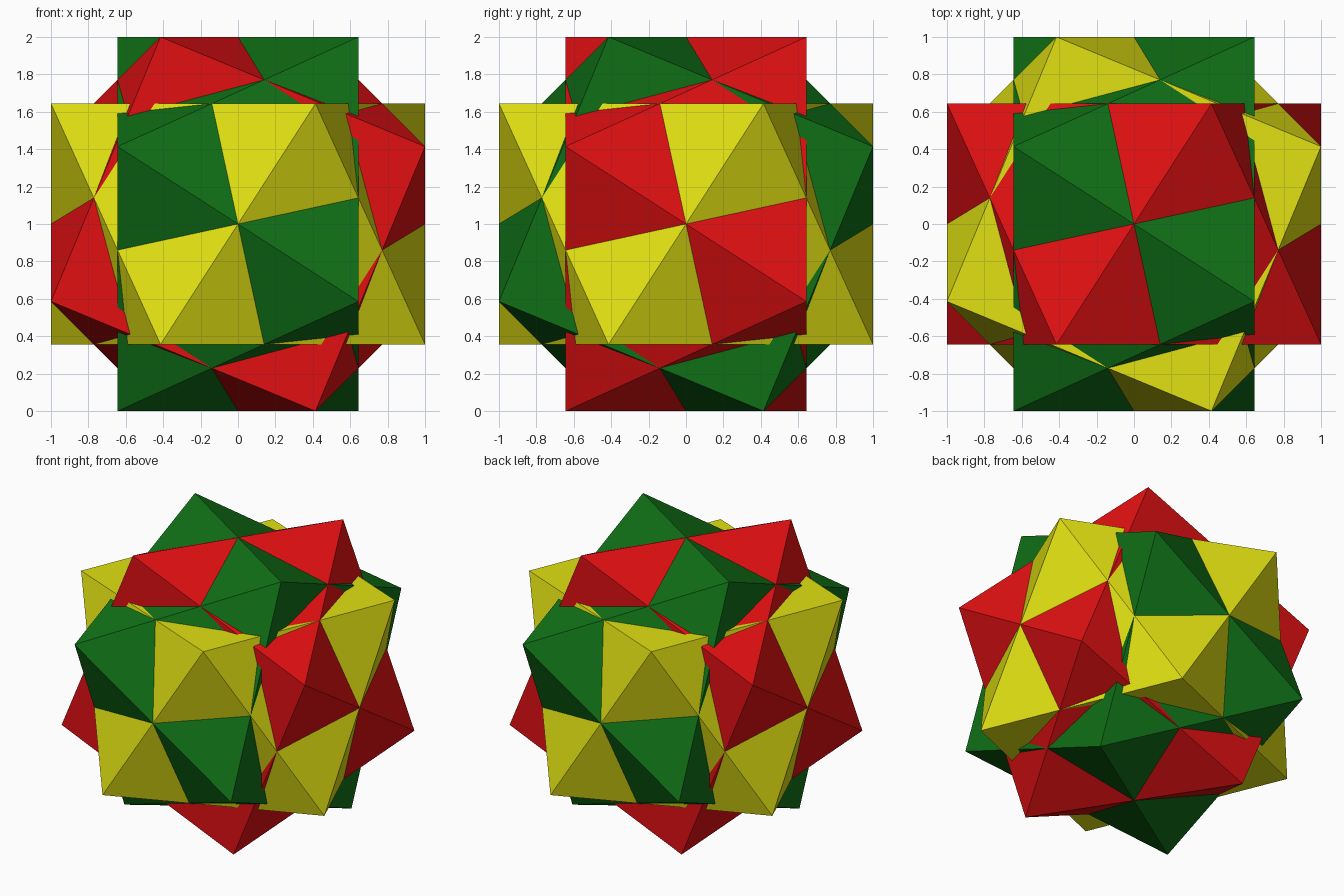
import bpy
import bmesh
import math
from mathutils import Matrix, Vector

cube = bpy.data.objects.get("Cube")
if cube:
    bpy.data.objects.remove(cube, do_unlink=True)

RADIUS = 1 / math.cos(math.pi / 8)             # puts the slanted edges 1 unit from the centre
HALF = RADIUS * math.sqrt(2) * 2 ** -0.25 / 2  # half height that makes all triangles equilateral


def make_material(name, rgb):
    mat = bpy.data.materials.new(name)
    mat.use_nodes = True
    colour = (*rgb, 1)
    mat.diffuse_color = colour
    mat.node_tree.nodes["Principled BSDF"].inputs["Base Color"].default_value = colour
    return mat


def square_antiprism(name, mat, turn):
    """Two square ends twisted by 45 degrees, joined by a band of eight triangles."""
    bm = bmesh.new()
    # Vertices zigzag between the two ends along the x axis
    ring = []
    for i in range(8):
        a = math.radians(67.5 + 45 * i)
        x = -HALF if i % 2 == 0 else HALF
        p = Vector((x, RADIUS * math.cos(a), RADIUS * math.sin(a)))
        ring.append(bm.verts.new(turn @ p))
    for i in range(8):
        bm.faces.new((ring[i], ring[(i + 1) % 8], ring[(i + 2) % 8]))
    bm.faces.new(ring[0::2])
    bm.faces.new(ring[1::2])
    bmesh.ops.recalc_face_normals(bm, faces=bm.faces)
    bmesh.ops.translate(bm, verts=bm.verts, vec=(0, 0, 1))
    mesh = bpy.data.meshes.new(name)
    bm.to_mesh(mesh)
    bm.free()
    mesh.materials.append(mat)
    obj = bpy.data.objects.new(name, mesh)
    bpy.context.collection.objects.link(obj)


# Three interlocking solids, each a third of a turn about the cube diagonal from the last
cycle = Matrix(((0, 0, 1), (1, 0, 0), (0, 1, 0)))
turn = Matrix.Identity(3)
for name, rgb in (("green", (0.005, 0.16, 0.008)),
                  ("red", (0.75, 0.005, 0.006)),
                  ("yellow", (0.75, 0.75, 0.006))):
    square_antiprism(name + "_antiprism", make_material(name, rgb), turn)
    turn = cycle @ turn
